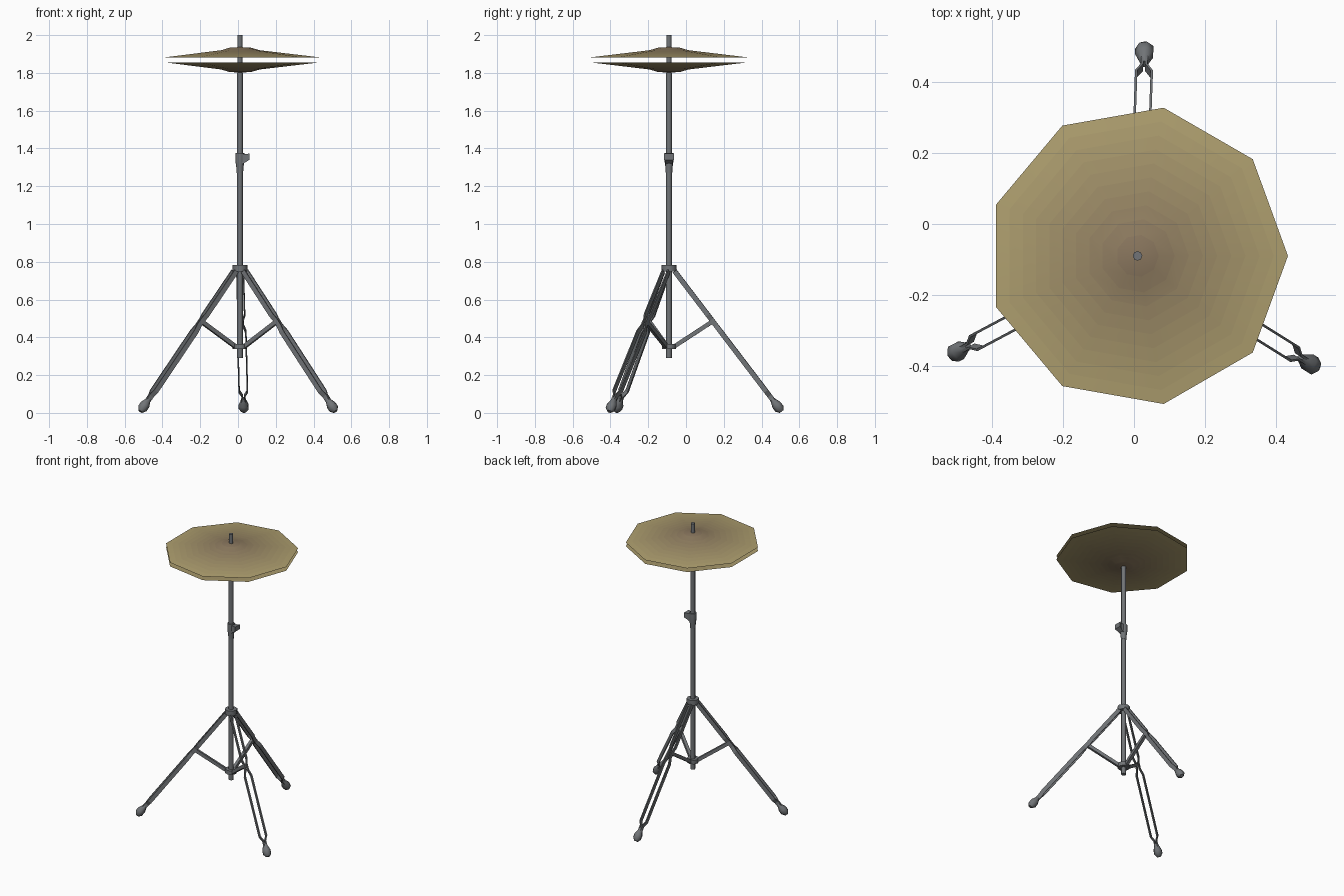
import bpy, bmesh, math
from mathutils import Matrix, Vector

if "Cube" in bpy.data.objects:
    bpy.data.objects.remove(bpy.data.objects["Cube"])

AXIS = Matrix.Translation((0.01, -0.09, 0))


def material(name, rgb):
    m = bpy.data.materials.new(name)
    m.diffuse_color = (*rgb, 1)
    m.use_nodes = True
    m.node_tree.nodes["Principled BSDF"].inputs["Base Color"].default_value = m.diffuse_color
    return m


METAL = material("dark_metal", (0.165, 0.175, 0.185))
# Brass darkens from the rim to the centre in steps
BANDS = 10
RIM, CENTRE = Vector((0.44, 0.36, 0.163)), Vector((0.245, 0.175, 0.11))
BRASS = [material(f"brass_{i}", CENTRE.lerp(RIM, (i + 0.5) / BANDS)) for i in range(BANDS)]


def finish(name, bm, mats, matrix, smooth):
    bmesh.ops.transform(bm, matrix=matrix, verts=bm.verts)
    for f in bm.faces:
        f.smooth = smooth
    me = bpy.data.meshes.new(name)
    bm.to_mesh(me)
    bm.free()
    for m in mats:
        me.materials.append(m)
    ob = bpy.data.objects.new(name, me)
    bpy.context.collection.objects.link(ob)
    if smooth:
        bpy.ops.object.select_all(action='DESELECT')
        ob.select_set(True)
        bpy.context.view_layer.objects.active = ob
        bpy.ops.object.shade_smooth_by_angle(angle=math.radians(50))
    return ob


def skin(name, rings, matrix, mats=(METAL,), caps=True, smooth=False, bands=None):
    """Bridge equal-sized rings of points into one mesh."""
    bm = bmesh.new()
    loops = [[bm.verts.new(p) for p in ring] for ring in rings]
    n = len(rings[0])
    for k, (a, b) in enumerate(zip(loops, loops[1:])):
        for i in range(n):
            j = (i + 1) % n
            f = bm.faces.new((a[i], a[j], b[j], b[i]))
            f.material_index = bands[k] if bands else 0
    if caps:
        bm.faces.new(loops[0][::-1])
        bm.faces.new(loops[-1])
        bmesh.ops.recalc_face_normals(bm, faces=bm.faces)
    return finish(name, bm, mats, matrix, smooth)


def lathe(name, profile, sides, matrix=AXIS, **kw):
    rings = [[(r * math.cos(2 * math.pi * i / sides),
               r * math.sin(2 * math.pi * i / sides), z)
              for i in range(sides)] for r, z in profile]
    return skin(name, rings, matrix, smooth=True, **kw)


def bar(name, points, normal, width, thick, matrix):
    """Flat bar: width along normal, thickness along local y."""
    n, t = Vector(normal) * width / 2, Vector((0, thick / 2, 0))
    rings = [[Vector(p) + a * n + b * t
              for a, b in ((-1, -1), (1, -1), (1, 1), (-1, 1))] for p in points]
    return skin(name, rings, matrix)


# Cymbal pair, thin nine-sided shells with a shallow bell
def cymbal(name, base, sign):
    prof = [(0.012, base + sign * 0.054), (0.06, base + sign * 0.051), (0.105, base + sign * 0.038)]
    prof += [(0.105 + 0.04 * i, base + sign * 0.038 * (1 - i / 8)) for i in range(1, 9)]
    if sign < 0:
        prof.reverse()
        prof = [(r, z) for r, z in prof]
    else:
        prof.reverse()
    bands = [min(BANDS - 1, int((a[0] + b[0]) / 2 / 0.425 * BANDS))
             for a, b in zip(prof, prof[1:])]
    if sign < 0:
        prof.reverse()
        bands.reverse()
    lathe(name, prof, 9, mats=BRASS, caps=False, bands=bands)


cymbal("top_cymbal", 1.882, 1)
cymbal("bottom_cymbal", 1.856, -1)

# Central pole, rod and collars
lathe("upper_rod", [(0.0135, 1.79), (0.0135, 2.0)], 8)
lathe("pole", [(0.016, 0.29), (0.016, 1.80)], 8)
lathe("upper_collar", [(0.040, 0.748), (0.040, 0.782)], 8)
lathe("lower_collar", [(0.038, 0.337), (0.038, 0.365)], 8)

# Height clamp with its wing screw on the right
lathe("height_clamp", [(0.017, 1.27), (0.019, 1.30), (0.024, 1.335), (0.024, 1.377)], 8)
skin("clamp_wing", [[(x, -w, lo), (x, w, lo), (x, w, hi), (x, -w, hi)]
                    for x, w, lo, hi in ((0.01, 0.018, 1.315, 1.373),
                                         (0.03, 0.018, 1.327, 1.370),
                                         (0.05, 0.026, 1.340, 1.373))], AXIS)


# Tripod legs, each a pair of pinched flat bars ending in a rubber foot
def along(s, y=0):
    return Vector((0.03 + 0.61 * s, y, 0.75 - 0.8 * s))


PATH = [(0, 0.017), (0.29, 0.018), (0.32, 0.009), (0.36, 0.009),
        (0.40, 0.022), (0.795, 0.022), (0.825, 0.006), (0.86, 0.006)]
TILT = (Matrix.Translation(along(0))
        @ Vector((0.61, 0, -0.8)).to_track_quat('Z', 'Y').to_matrix().to_4x4())
for k, angle in enumerate((88, 208, 328), 1):
    m = AXIS @ Matrix.Rotation(math.radians(angle), 4, 'Z')
    for side, label in ((1, "a"), (-1, "b")):
        bar(f"leg_{k}_bar_{label}", [along(s, side * y) for s, y in PATH],
            (0.795, 0, 0.606), 0.026, 0.007, m)
    lathe(f"foot_{k}", [(0.011, 0.845), (0.016, 0.862), (0.027, 0.89),
                        (0.027, 0.915), (0.013, 0.934)], 7, m @ TILT)
    bar(f"brace_{k}", [(0.025, 0, 0.35), (0.232, 0, 0.485)],
        (-0.546, 0, 0.838), 0.022, 0.020, m)
